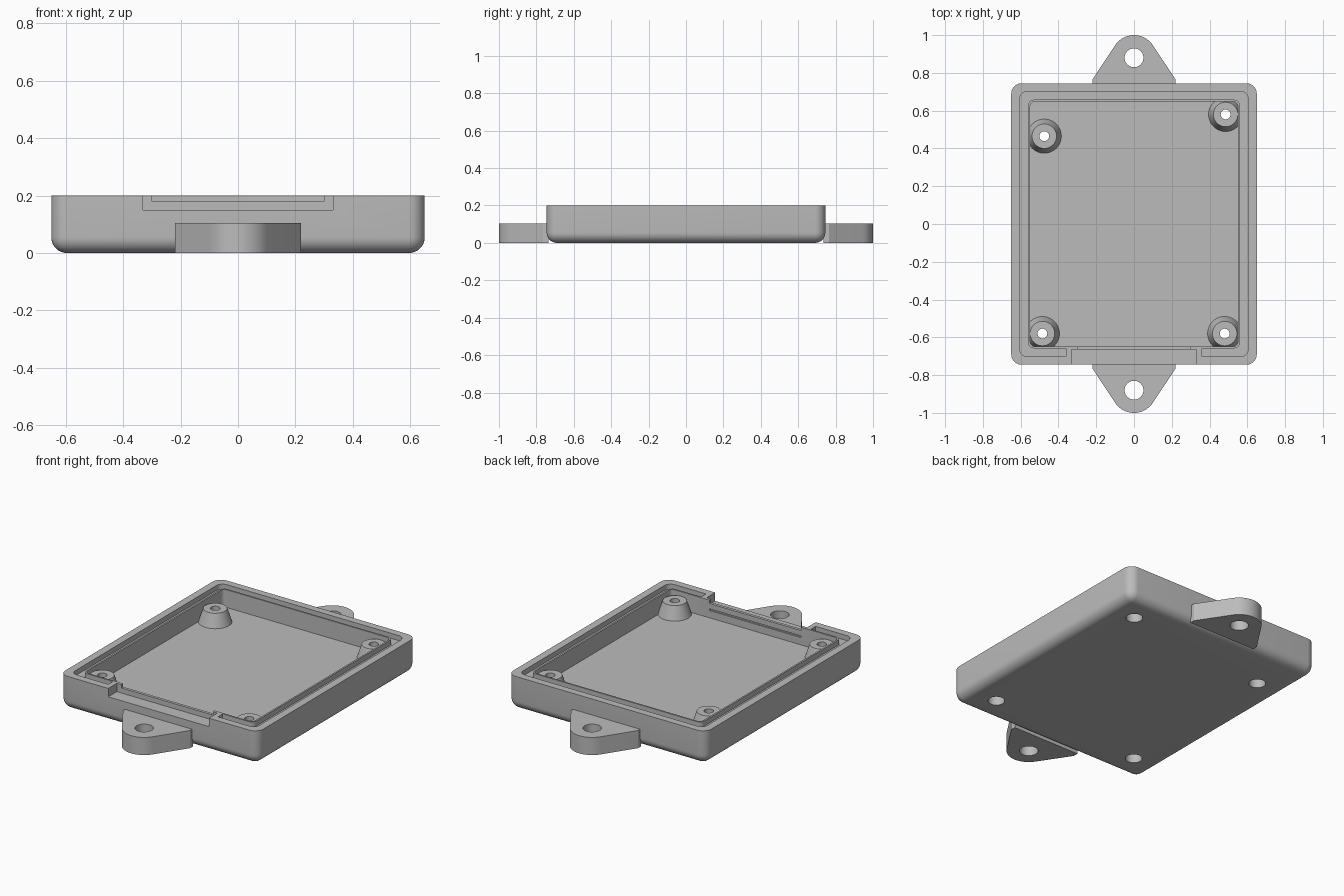
import bpy, bmesh
from math import cos, sin, pi, radians
from mathutils import Matrix

cube = bpy.data.objects.get("Cube")
if cube:
    bpy.data.objects.remove(cube, do_unlink=True)

grey = bpy.data.materials.new("light_grey_plastic")
grey.use_nodes = True
color = (0.5, 0.5, 0.5, 1)
grey.diffuse_color = color
grey.node_tree.nodes["Principled BSDF"].inputs["Base Color"].default_value = color

TOP, FLOOR, OVER = 0.2, 0.095, 0.3
POST_TOP, SHOULDER, BORE = 0.175, 0.13, 0.045


def make(name, bm):
    bmesh.ops.recalc_face_normals(bm, faces=bm.faces)
    me = bpy.data.meshes.new(name)
    bm.to_mesh(me)
    bm.free()
    me.materials.append(grey)
    ob = bpy.data.objects.new(name, me)
    bpy.context.collection.objects.link(ob)
    return ob


def prism(name, points, z0, z1):
    bm = bmesh.new()
    face = bm.faces.new([bm.verts.new((x, y, z0)) for x, y in points])
    out = bmesh.ops.extrude_face_region(bm, geom=[face])
    bmesh.ops.translate(bm, vec=(0, 0, z1 - z0),
                        verts=[v for v in out["geom"] if isinstance(v, bmesh.types.BMVert)])
    return make(name, bm)


def box(name, x0, x1, y0, y1, z0, z1):
    return prism(name, [(x0, y0), (x1, y0), (x1, y1), (x0, y1)], z0, z1)


def arc(cx, cy, r, a0, a1, n):
    return [(cx + r * cos(radians(a0 + (a1 - a0) * i / n)),
             cy + r * sin(radians(a0 + (a1 - a0) * i / n))) for i in range(n + 1)]


def rounded(hx, hy, r):
    """Rounded rectangle, running from the front right corner round to the front left."""
    corners = [(1, -1), (1, 1), (-1, 1), (-1, -1)]
    pts = []
    for i, (sx, sy) in enumerate(corners):
        pts += arc(sx * (hx - r), sy * (hy - r), r, 90 * i - 90, 90 * i, 6)
    return pts


def disc(name, x, y, r, z0, z1):
    return prism(name, arc(x, y, r, 0, 360, 40)[:-1], z0, z1)


def cut(ob, *cutters):
    for c in cutters:
        mod = ob.modifiers.new("cut", 'BOOLEAN')
        mod.operation, mod.solver, mod.object = 'DIFFERENCE', 'EXACT', c
        c.hide_render = True
    bpy.context.view_layer.update()
    me = bpy.data.meshes.new_from_object(ob.evaluated_get(bpy.context.evaluated_depsgraph_get()))
    ob.modifiers.clear()
    ob.data = me
    for c in cutters:
        bpy.data.objects.remove(c, do_unlink=True)


def smooth(ob):
    bpy.ops.object.select_all(action='DESELECT')
    ob.select_set(True)
    bpy.context.view_layer.objects.active = ob
    bpy.ops.object.shade_smooth_by_angle(angle=radians(30))


# Tray body, rounded at the corners and along the bottom
bm = bmesh.new()
bmesh.ops.create_cube(bm, size=1, matrix=Matrix.Translation((0, 0, TOP / 2))
                      @ Matrix.Diagonal((1.3, 1.49, TOP, 1)))
edges = [e for e in bm.edges if min(v.co.z for v in e.verts) < 0.01]
bmesh.ops.bevel(bm, geom=edges, offset=0.055, segments=8, profile=0.5, affect='EDGES')
tray = make("tray", bm)

# Seal groove in the rim, open at the front
groove_path = ([(0.36, -0.702)] + rounded(0.605, 0.702, 0.04) + [(-0.36, -0.702), (-0.36, -0.658)]
               + rounded(0.56, 0.658, 0.03)[::-1] + [(0.36, -0.658)])
posts = [(-0.475, 0.465), (0.485, 0.58), (0.48, -0.58), (-0.485, -0.58)]
cut(tray,
    prism("cavity", rounded(0.55, 0.648, 0.025), FLOOR, OVER),
    prism("groove", groove_path, 0.17, OVER),
    box("front_notch", -0.33, 0.33, -0.8, -0.665, 0.15, OVER),
    box("lip_notch", -0.3, 0.3, -0.7, -0.6, 0.18, OVER),
    box("inner_slot", -0.3, 0.3, -0.656, -0.6, 0.138, 0.148),
    *[disc("bore", x, y, BORE, -0.1, FLOOR + 0.05) for x, y in posts])
smooth(tray)

# Tapered screw posts with stepped holes
profile = [(BORE, FLOOR - 0.005), (0.092, FLOOR - 0.005), (0.065, POST_TOP),
           (0.026, POST_TOP), (0.026, SHOULDER), (BORE, SHOULDER)]
for i, (x, y) in enumerate(posts):
    bm = bmesh.new()
    n = 40
    rings = [[bm.verts.new((x + r * cos(2 * pi * k / n), y + r * sin(2 * pi * k / n), z))
              for r, z in profile] for k in range(n)]
    for k in range(n):
        a, b = rings[k], rings[(k + 1) % n]
        for j in range(len(profile)):
            m = (j + 1) % len(profile)
            bm.faces.new((a[j], b[j], b[m], a[m]))
    smooth(make(f"screw_post_{i + 1}", bm))

# Mounting ears at the front and back
for name, s in (("front_ear", -1), ("back_ear", 1)):
    outline = [(-0.22, 0.735), (0.22, 0.735), (0.22, 0.765)]
    outline += arc(0, 0.88, 0.12, 33.5, 146.5, 20) + [(-0.22, 0.765)]
    ear = prism(name, [(x, s * y) for x, y in outline], 0, 0.105)
    cut(ear, disc("ear_hole", 0, s * 0.88, 0.05, -0.1, OVER))
    smooth(ear)
